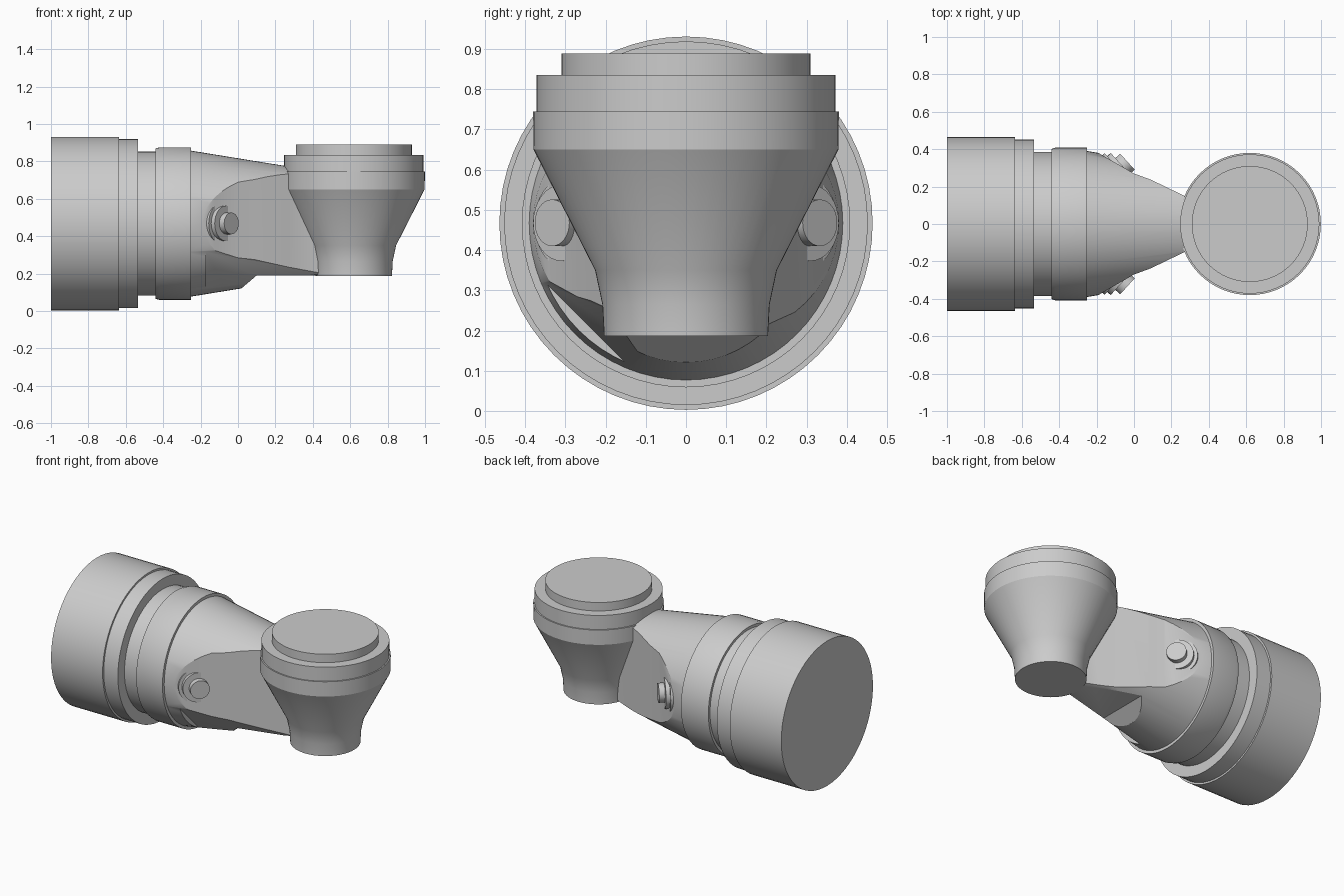
import bpy, bmesh, math
from mathutils import Vector, Matrix

if "Cube" in bpy.data.objects:
    bpy.data.objects.remove(bpy.data.objects["Cube"])

CZ = 0.467   # height of the horizontal axis


def finish(bm, name):
    bmesh.ops.recalc_face_normals(bm, faces=bm.faces[:])
    me = bpy.data.meshes.new(name)
    bm.to_mesh(me)
    bm.free()
    ob = bpy.data.objects.new(name, me)
    bpy.context.collection.objects.link(ob)
    return ob


def lathe(name, profile, origin, axis, n=64):
    """Closed solid of revolution; profile is (distance along axis, radius)."""
    bm = bmesh.new()
    mat = Matrix.Translation(origin) @ Vector(axis).to_track_quat('Z', 'Y').to_matrix().to_4x4()
    rings = []
    for h, r in profile:
        rings.append([bm.verts.new(mat @ Vector((r * math.cos(2 * math.pi * i / n),
                                                 r * math.sin(2 * math.pi * i / n), h)))
                      for i in range(n)])
    for a, b in zip(rings, rings[1:]):
        for i in range(n):
            j = (i + 1) % n
            bm.faces.new((a[i], a[j], b[j], b[i]))
    bm.faces.new(rings[0])
    bm.faces.new(rings[-1])
    return finish(bm, name)


def prism(name, lower, upper):
    """Solid between two matching polygons."""
    bm = bmesh.new()
    a = [bm.verts.new(p) for p in lower]
    b = [bm.verts.new(p) for p in upper]
    for i in range(len(a)):
        j = (i + 1) % len(a)
        bm.faces.new((a[i], a[j], b[j], b[i]))
    bm.faces.new(a)
    bm.faces.new(b)
    return finish(bm, name)


def cut(ob, cutter, op):
    m = ob.modifiers.new("cut", 'BOOLEAN')
    m.object, m.operation, m.solver = cutter, op, 'EXACT'
    bpy.context.view_layer.objects.active = ob
    bpy.ops.object.modifier_apply(modifier=m.name)
    bpy.data.objects.remove(cutter)


# Horizontal stepped housing
housing = lathe("housing", [(-1, .464), (-.635, .464), (-.635, .452), (-.535, .452),
                            (-.535, .385), (-.44, .385), (-.44, .402), (-.42, .408),
                            (-.25, .408), (-.25, .36)], (0, 0, CZ), (1, 0, 0))

# Tapered arm: cone trimmed by side flats, a raised underside and a front bevel
arm = lathe("arm", [(-.3, .398), (.6, .252)], (0, 0, CZ), (1, 0, 0))
half = [(-.4, .5), (-.26, .42), (0, .27), (.09, .237), (.27, .15), (.45, .07), (.7, .05)]
plan = half + [(x, -y) for x, y in reversed(half)]
cut(arm, prism("plan_cutter", [(x, y, -.2) for x, y in plan],
               [(x, y, 1.2) for x, y in plan]), 'INTERSECT')
under = [(.02, -.1), (.02, .122), (.1, .19), (.8, .19), (.8, -.1)]
cut(arm, prism("underside_cutter", [(x, -.6, z) for x, z in under],
               [(x, .6, z) for x, z in under]), 'DIFFERENCE')


def bevel_section(x):
    k = .32 + .26 * (x + .17) - .35      # plane z = k - y
    return [(x, -.7, k + .7), (x, .3, k - .3), (x, .3, -.6), (x, -.7, -.6)]


cut(arm, prism("bevel_cutter", bevel_section(-.17), bevel_section(.8)), 'DIFFERENCE')

# Vertical flared cup
cup = lathe("cup", [(.187, .204), (.265, .208), (.35, .226), (.65, .379), (.745, .38),
                    (.745, .372), (.835, .372), (.835, .31), (.889, .31)],
            (.619, 0, 0), (0, 0, 1))

# Side bolts with stepped washers
parts = [housing, arm, cup]
for side, label in ((-1, "front"), (1, "back")):
    parts.append(lathe(label + "_bolt", [(-.13, .115), (-.06, .115), (-.06, .095), (-.035, .095),
                                         (-.035, .058), (0, .058)],
                       (-.035, side * .333, .468), (.74, side * .67, 0), 32))

# Smooth shading with crisp edges
bpy.ops.object.select_all(action='DESELECT')
for ob in parts:
    ob.select_set(True)
bpy.context.view_layer.objects.active = parts[0]
bpy.ops.object.shade_smooth_by_angle(angle=math.radians(25))
